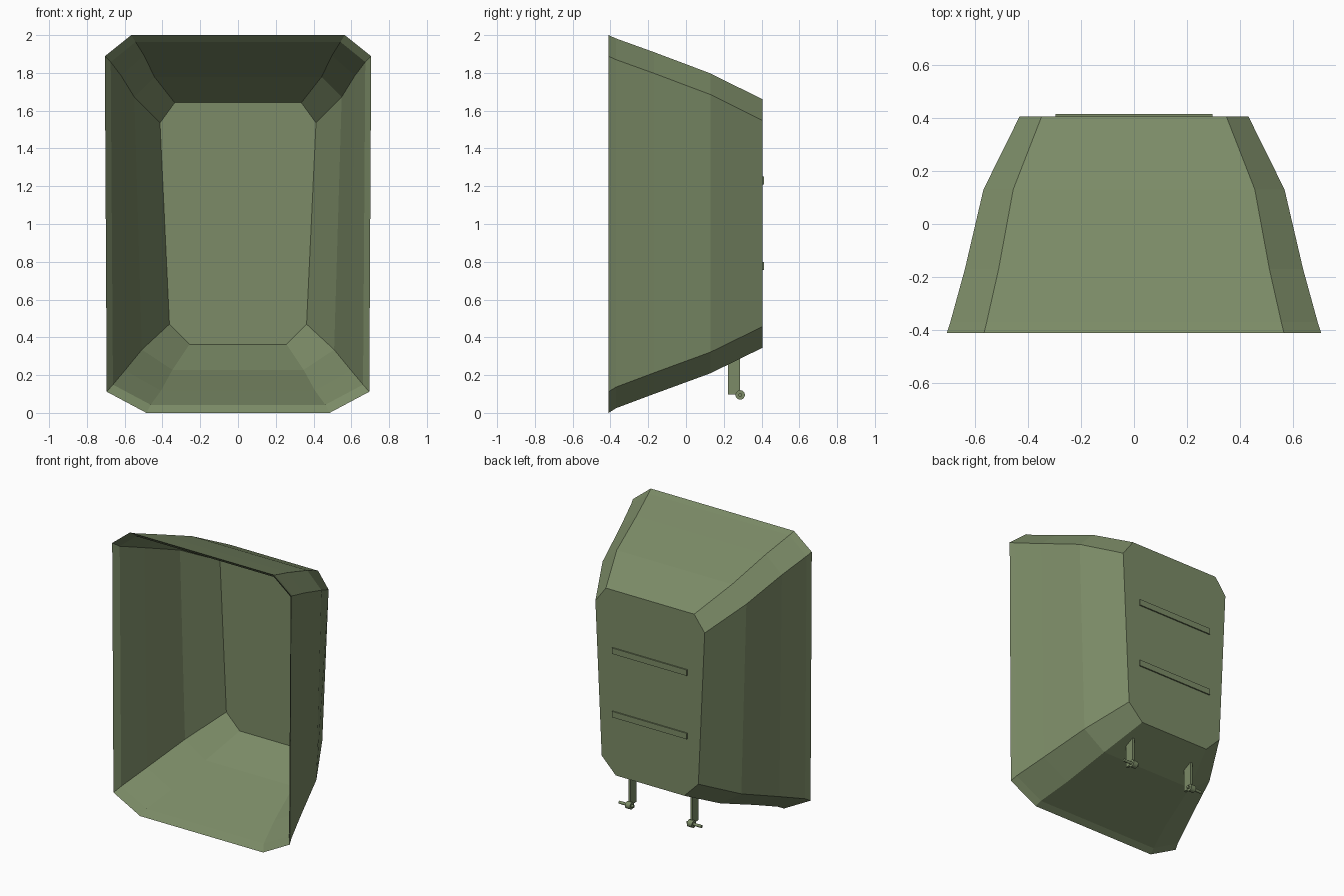
import bpy, bmesh, math
from mathutils import Matrix

if "Cube" in bpy.data.objects:
    bpy.data.objects.remove(bpy.data.objects["Cube"])

mat = bpy.data.materials.new("olive_green")
mat.diffuse_color = (0.2, 0.26, 0.135, 1)
mat.use_nodes = True
mat.node_tree.nodes["Principled BSDF"].inputs["Base Color"].default_value = mat.diffuse_color


def finish(bm, name):
    bmesh.ops.recalc_face_normals(bm, faces=bm.faces)
    me = bpy.data.meshes.new(name)
    bm.to_mesh(me)
    bm.free()
    me.materials.append(mat)
    ob = bpy.data.objects.new(name, me)
    bpy.context.collection.objects.link(ob)
    return ob


def box(bm, lo, hi):
    c = [(a + b) / 2 for a, b in zip(lo, hi)]
    s = [b - a for a, b in zip(lo, hi)]
    bmesh.ops.create_cube(bm, size=1, matrix=Matrix.Translation(c) @ Matrix.Diagonal((*s, 1)))


def rod(bm, x0, x1, y, z, r, n):
    m = Matrix.Translation(((x0 + x1) / 2, y, z)) @ Matrix.Rotation(math.pi / 2, 4, 'Y')
    bmesh.ops.create_cone(bm, cap_ends=True, segments=n, radius1=r, radius2=r,
                          depth=abs(x1 - x0), matrix=m)


# Sections: y, top half width, upper side, lower side, bottom half width, top z, bottom z
SECTIONS = [
    (-0.41, 0.565, 0.705, 0.695, 0.485, 2.00, 0.00),
    (-0.37, 0.555, 0.692, 0.680, 0.475, 1.982, 0.025),
    (-0.17, 0.510, 0.637, 0.617, 0.420, 1.91, 0.10),
    (0.13, 0.455, 0.567, 0.527, 0.360, 1.797, 0.21),
    (0.405, 0.348, 0.431, 0.381, 0.270, 1.66, 0.345),
]


def ring(bm, sec, inset=0.0, y=None):
    sy, xt, xu, xl, xb, zt, zb = sec
    i, k = inset, inset * 0.7
    half = [(xb - k, zb + i), (xl - i, zb + 0.112 + k),
            (xu - i, zt - 0.112 - k), (xt - k, zt - i)]
    pts = half + [(-x, z) for x, z in reversed(half)]
    return [bm.verts.new((x, sy if y is None else y, z)) for x, z in pts]


def bridge(bm, a, b):
    for i in range(8):
        j = (i + 1) % 8
        bm.faces.new((a[i], a[j], b[j], b[i]))


# Open-fronted shell: outer skin, inner skin, both sharing the knife-edge rim
bm = bmesh.new()
outer = [ring(bm, s) for s in SECTIONS]
inner = [outer[0]] + [ring(bm, s, 0.018) for s in SECTIONS[1:4]]
inner.append(ring(bm, SECTIONS[4], 0.018, 0.387))
for skin in (outer, inner):
    for a, b in zip(skin, skin[1:]):
        bridge(bm, a, b)
    bm.faces.new(skin[-1])
finish(bm, "hopper_shell")

# Stiffening strips on the back panel
for name, z in (("upper_back_strip", 1.23), ("lower_back_strip", 0.778)):
    bm = bmesh.new()
    box(bm, (-0.295, 0.400, z - 0.021), (0.295, 0.414, z + 0.021))
    finish(bm, name)

# Hanging brackets with a knob and pin, mirrored left and right
for side, s in (("right", 1), ("left", -1)):
    bm = bmesh.new()
    prof = [(0.222, 0.097), (0.287, 0.097), (0.287, 0.29), (0.222, 0.26)]
    f = bm.faces.new([bm.verts.new((s * 0.235, y, z)) for y, z in prof])
    ext = bmesh.ops.extrude_face_region(bm, geom=[f])["geom"]
    bmesh.ops.translate(bm, vec=(s * 0.018, 0, 0),
                        verts=[v for v in ext if isinstance(v, bmesh.types.BMVert)])
    finish(bm, side + "_bracket")

    bm = bmesh.new()
    rod(bm, s * 0.225, s * 0.263, 0.287, 0.095, 0.025, 16)
    rod(bm, s * 0.21, s * 0.325, 0.287, 0.095, 0.01, 12)
    pin = finish(bm, side + "_pin")
    bpy.context.view_layer.objects.active = pin
    pin.select_set(True)
    bpy.ops.object.shade_smooth_by_angle(angle=math.radians(35))
    pin.select_set(False)
